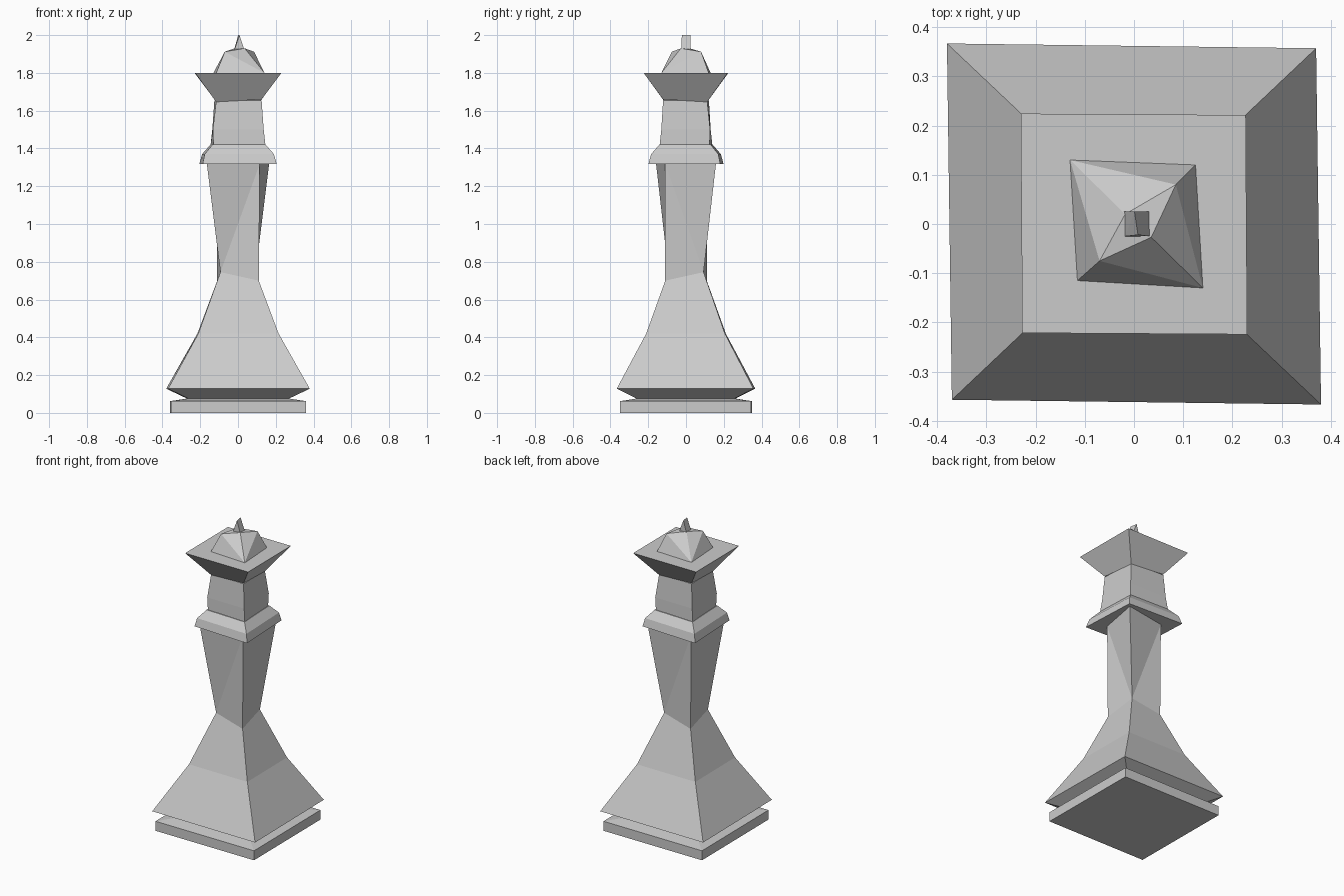
import bpy, bmesh

if "Cube" in bpy.data.objects:
    bpy.data.objects.remove(bpy.data.objects["Cube"])


def finish(bm, name):
    bmesh.ops.recalc_face_normals(bm, faces=bm.faces[:])
    me = bpy.data.meshes.new(name)
    bm.to_mesh(me)
    bm.free()
    ob = bpy.data.objects.new(name, me)
    bpy.context.collection.objects.link(ob)
    return ob


def loft(name, rings, split=False):
    """Square loft. Ring = (a, b, za, zb, y_scale): a/za belong to the front-left and
    back-right corners, b/zb to the front-right and back-left corners."""
    bm = bmesh.new()
    loops = []
    for a, b, za, zb, s in rings:
        pts = [(-a, -a * s, za), (b, -b * s, zb), (a, a * s, za), (-b, b * s, zb)]
        loops.append([bm.verts.new(p) for p in pts])
    for lo, hi in zip(loops, loops[1:]):
        for i in range(4):
            j = (i + 1) % 4
            if not split:
                bm.faces.new((lo[i], lo[j], hi[j], hi[i]))
            elif i % 2 == 0:
                bm.faces.new((lo[i], lo[j], hi[j]))
                bm.faces.new((lo[i], hi[j], hi[i]))
            else:
                bm.faces.new((lo[i], lo[j], hi[i]))
                bm.faces.new((lo[j], hi[j], hi[i]))
    bm.faces.new(loops[0][::-1])
    bm.faces.new(loops[-1])
    return finish(bm, name)


def hull(name, points):
    bm = bmesh.new()
    for p in points:
        bm.verts.new(p)
    bmesh.ops.convex_hull(bm, input=bm.verts[:])
    return finish(bm, name)


# Foot slab, then the undercut flared base up to the tilted waist
loft("base", [
    (.355, .36, 0, 0, .97), (.355, .36, .062, .062, .97),
    (.265, .27, .076, .076, .97), (.37, .38, .128, .128, .965),
    (.21, .215, .42, .42, .98), (.093, .11, .745, .70, 1)])

# Shaft: flares along one diagonal only
loft("shaft", [(.093, .11, .745, .70, 1), (.165, .115, 1.318, 1.318, .96)], split=True)

# Collar
loft("collar", [
    (.187, .205, 1.318, 1.318, .97), (.176, .19, 1.37, 1.37, .97),
    (.135, .146, 1.42, 1.42, .97)])

# Neck with a slight pinch
loft("neck", [
    (.13, .145, 1.42, 1.42, .96), (.133, .136, 1.50, 1.50, .96),
    (.115, .125, 1.655, 1.655, .97)])

# Flaring crown
loft("crown", [
    (.115, .125, 1.645, 1.66, .97), (.227, .23, 1.80, 1.80, .975)])

# Faceted dome
hull("dome", [
    (-.115, -.115, 1.8), (.14, -.13, 1.8), (.125, .12, 1.8), (-.13, .13, 1.8),
    (-.07, -.075, 1.912), (.085, .08, 1.912), (-.018, .02, 1.93), (.035, -.027, 1.93)])

# Wedge finial
hull("finial", [
    (-.02, .025, 1.925), (.03, .025, 1.925), (.033, -.025, 1.925), (-.018, -.025, 1.925),
    (.001, .025, 2.0), (.008, -.022, 2.0)])
